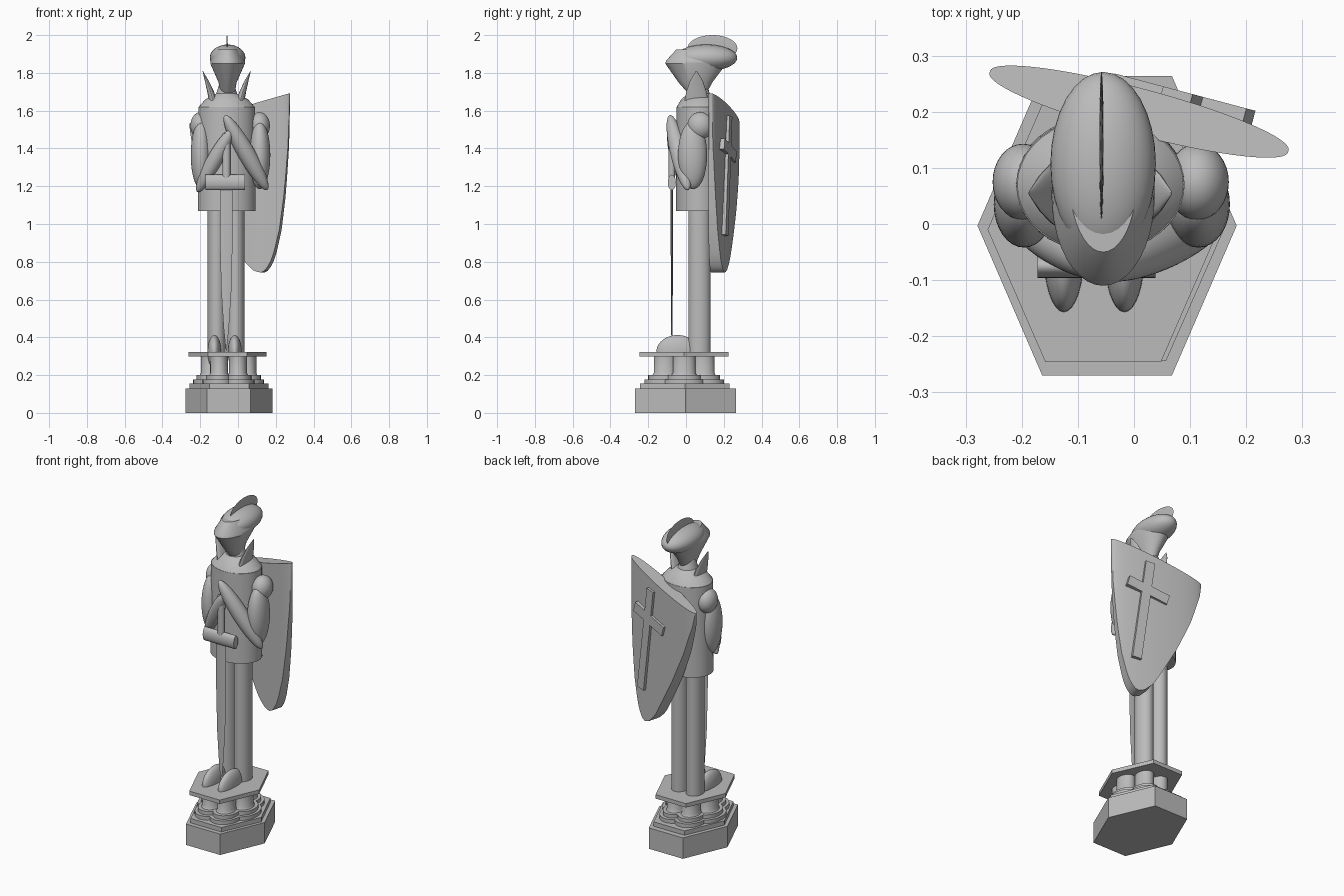
import bpy, bmesh, math
from mathutils import Vector, Matrix

cube = bpy.data.objects.get("Cube")
if cube:
    bpy.data.objects.remove(cube)

stone = bpy.data.materials.new("grey stone")
stone.use_nodes = True
GREY = (0.5, 0.5, 0.5, 1)
stone.diffuse_color = GREY
stone.node_tree.nodes["Principled BSDF"].inputs["Base Color"].default_value = GREY

MID = -0.06  # body centre line in x


def finish(name, bm, angle=35):
    bmesh.ops.recalc_face_normals(bm, faces=bm.faces)
    mesh = bpy.data.meshes.new(name)
    bm.to_mesh(mesh)
    bm.free()
    mesh.materials.append(stone)
    ob = bpy.data.objects.new(name, mesh)
    bpy.context.collection.objects.link(ob)
    bpy.ops.object.select_all(action='DESELECT')
    ob.select_set(True)
    bpy.context.view_layer.objects.active = ob
    bpy.ops.object.shade_smooth_by_angle(angle=math.radians(angle))
    return ob


def loft(name, rings, sides=40):
    """Closed stack of elliptical rings (cx, cy, z, rx, ry)."""
    bm = bmesh.new()
    loops = []
    for cx, cy, z, rx, ry in rings:
        loops.append([bm.verts.new((cx + rx * math.cos(i * math.tau / sides),
                                    cy + ry * math.sin(i * math.tau / sides), z))
                      for i in range(sides)])
    for a, b in zip(loops, loops[1:]):
        for i in range(sides):
            j = (i + 1) % sides
            bm.faces.new((a[i], a[j], b[j], b[i]))
    bm.faces.new(loops[0])
    bm.faces.new(loops[-1])
    return finish(name, bm)


def ellipsoid(name, centre, radii, axis=(0, 0, 1)):
    bm = bmesh.new()
    bmesh.ops.create_uvsphere(bm, u_segments=32, v_segments=20, radius=1)
    turn = Vector((0, 0, 1)).rotation_difference(Vector(axis)).to_matrix().to_4x4()
    bm.transform(Matrix.Translation(centre) @ turn @ Matrix.Diagonal((*radii, 1)))
    return finish(name, bm)


def limb(name, a, b, r):
    a, b = Vector(a), Vector(b)
    return ellipsoid(name, (a + b) / 2, (r, r, (b - a).length / 2), b - a)


def prism(name, outline, z0, z1):
    bm = bmesh.new()
    face = bm.faces.new([bm.verts.new((x, y, z0)) for x, y in outline])
    up = bmesh.ops.extrude_face_region(bm, geom=[face])["geom"]
    bmesh.ops.translate(bm, vec=(0, 0, z1 - z0),
                        verts=[v for v in up if isinstance(v, bmesh.types.BMVert)])
    return finish(name, bm, 20)


def hexagon(cx, cy, rx, ry):
    return [(cx + sx * rx, cy + sy * ry) for sx, sy in
            ((-1, 0), (-.5, -1), (.5, -1), (1, 0), (.5, 1), (-.5, 1))]


# Pedestal: plinth, step, ring of stubby columns, top plate
prism("plinth", hexagon(-.048, -.003, .231, .267), 0, .128)
prism("plinth_step", hexagon(-.047, -.006, .209, .237), .128, .155)
prism("pedestal_plate", hexagon(-.055, -.01, .206, .236), .298, .322)
for k, (x, y) in enumerate(hexagon(-.05, -.01, .1, .1)):
    steps = [(.155, 1.85), (.178, 1.85), (.178, 1.5), (.2, 1.5),
             (.2, 1.12), (.212, 1), (.3, 1)]
    loft(f"column_{k + 1}", [(x, y, z, .047 * s, .06 * s) for z, s in steps], 28)

# Legs and feet
for side, s in (("right", -1), ("left", 1)):
    loft(side + "_leg", [(MID - .003 + s * .05, .071, z, .048, .059) for z in (.32, 1.09)])
    ellipsoid(side + "_foot", (-.071 + s * .054, -.045, .322), (.037, .112, .09))

# Torso with sloped shoulders and neck
loft("torso", [(MID, .07, 1.07, .153, .123), (MID, .07, 1.62, .15, .121)])
loft("shoulder_collar", [(MID, .07, 1.62, .148, .119), (MID, .07, 1.66, .113, .095),
                         (MID, .068, 1.69, .055, .058), (MID, .066, 1.74, .04, .045)])
for side, s in (("right", -1), ("left", 1)):
    loft(side + "_collar_spike",
         [(MID + s * dx, .055, z, rx, ry) for dx, z, rx, ry in
          ((.066, 1.63, .024, .066), (.085, 1.7, .018, .054),
           (.106, 1.76, .01, .033), (.127, 1.81, .001, .003))], 24)

# Helmet: visor funnel, dome and thin crest
HX = -.055
loft("visor", [(HX, .062, 1.68, .035, .04), (HX, .05, 1.75, .048, .09),
               (HX, .052, 1.85, .092, .162), (HX, .06, 1.865, .09, .165),
               (HX, .08, 1.925, .06, .13)])
ellipsoid("helmet_dome", (HX, .107, 1.88), (.094, .164, .07))
crest = ellipsoid("crest", (-.058, .14, 1.93), (.004, .132, .07))

# Arms
for side, x, rx in (("right", -.198, .054), ("left", .113, .056)):
    ellipsoid(side + "_pauldron", (x, .075, 1.52), (rx, .068, .072))
    ellipsoid(side + "_upper_arm", (x + .002, .035, 1.365), (rx, .077, .18))
limb("left_forearm", (.155, .01, 1.18), (-.07, -.085, 1.575), .046)
limb("right_forearm", (-.215, .01, 1.17), (-.035, -.085, 1.5), .042)

# Sword held point down: grip, guard and tapering diamond-section blade
SX, SY = -.062, -.075
loft("sword_grip", [(SX, SY, 1.2, .021, .018), (SX, SY, 1.48, .021, .018)], 20)
guard = loft("sword_guard", [(0, 0, z, .041, .021) for z in (-.105, .105)], 28)
guard.data.transform(Matrix.Translation((-.067, SY, 1.22)) @ Matrix.Rotation(math.pi / 2, 4, 'Y'))
loft("sword_blade", [(SX, SY, .33, .002, .001), (SX, SY, .45, .014, .004),
                     (SX, SY, .65, .027, .005), (SX, SY, .9, .033, .006),
                     (SX, SY, 1.2, .034, .006)], 4)

# Shield: lens section extruded upright, cut by a slanted top and curved lower edge
LOWER = [(-.257, 1.53), (-.245, 1.45), (-.185, 1.26), (-.1, 1.065), (-.024, .92),
         (.04, .805), (.09, .755), (.125, .741), (.155, .755), (.19, .82), (.225, .97),
         (.25, 1.17), (.268, 1.42), (.275, 1.69)]


def lower_z(x):
    for (xa, za), (xb, zb) in zip(LOWER, LOWER[1:]):
        if x <= xb:
            return za + (zb - za) * (x - xa) / (xb - xa)
    return LOWER[-1][1]


def shield_y(x):
    return .2 - .265 * (x - .01)


bm = bmesh.new()
columns = []
N = 40
for i in range(N + 1):
    u = -math.cos(math.pi * i / N)
    x = .009 + .266 * u
    t = .002 + .038 * math.sqrt(max(0, 1 - u * u))
    top = 1.612 + .3 * (x - .009)
    low = min(lower_z(x), top - .004)
    columns.append([bm.verts.new((x + .26 * d, shield_y(x) + d, z))
                    for d, z in ((-t, low), (t, low), (t, top), (-t, top))])
for a, b in zip(columns, columns[1:]):
    for k in range(4):
        bm.faces.new((a[k], a[(k + 1) % 4], b[(k + 1) % 4], b[k]))
bm.faces.new(columns[0])
bm.faces.new(columns[-1])
finish("shield", bm, 40)


# Raised cross on the back of the shield
def cross_bar(name, a, b, width):
    pts = [Vector((x, shield_y(x) + .043, z)) for x, z in (a, b)]
    along = pts[1] - pts[0]
    normal = Vector((.256, .967, 0))
    normal = (normal - along * normal.dot(along) / along.length_squared).normalized()
    across = normal.cross(along).normalized()
    frame = Matrix((across, normal, along.normalized())).transposed().to_4x4()
    bm = bmesh.new()
    bmesh.ops.create_cube(bm, size=1)
    bm.transform(Matrix.Translation((pts[0] + pts[1]) / 2) @ frame
                 @ Matrix.Diagonal((width, .026, along.length, 1)))
    finish(name, bm)


cross_bar("shield_cross_upright", (.075, 1.57), (.155, .94), .055)
cross_bar("shield_cross_arms", (.205, 1.425), (-.03, 1.355), .06)
